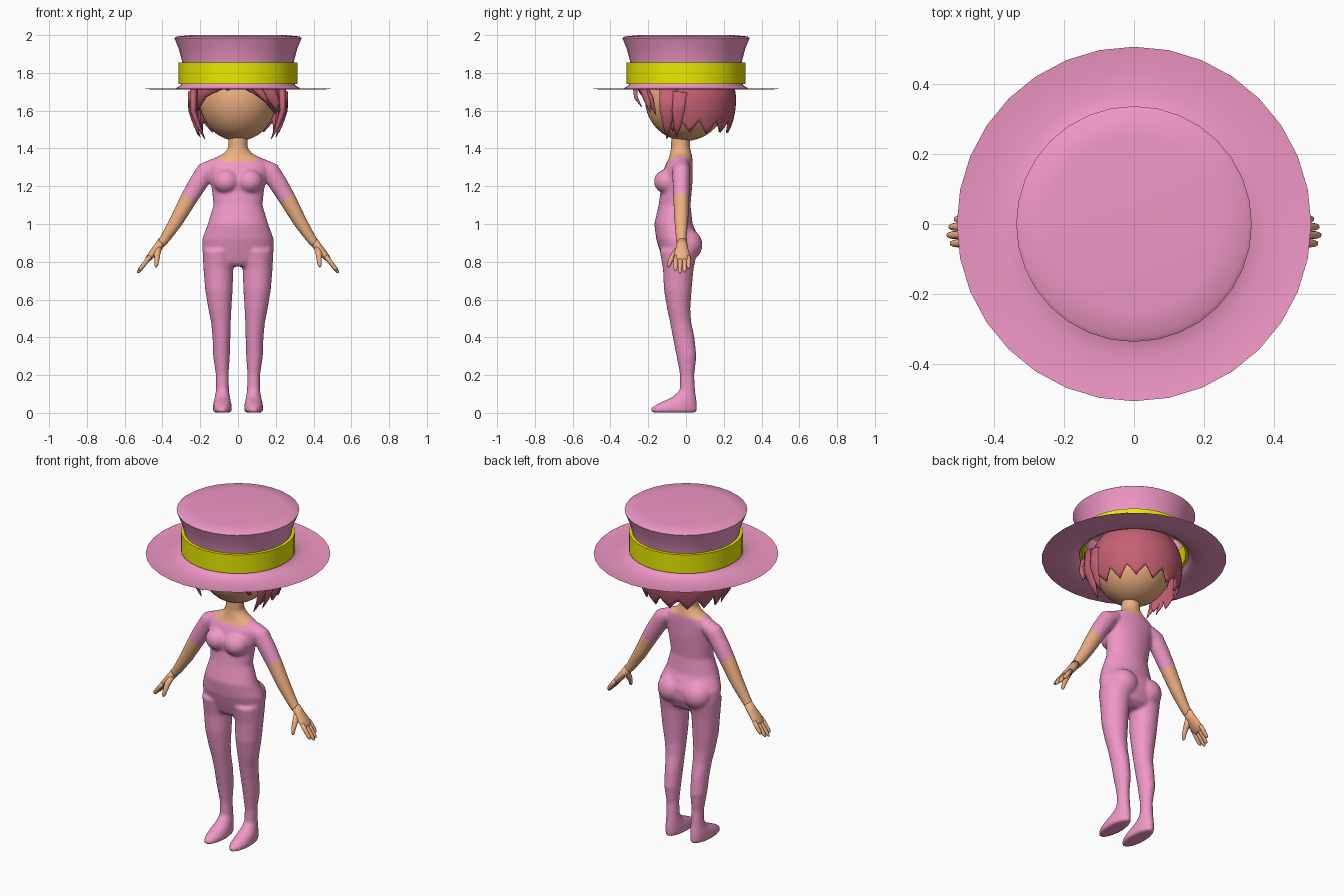
import bpy, bmesh, math, random
from mathutils import Vector

if "Cube" in bpy.data.objects:
    bpy.data.objects.remove(bpy.data.objects["Cube"])

random.seed(4)


def material(name, r, g, b):
    m = bpy.data.materials.new(name)
    m.diffuse_color = (r, g, b, 1)
    m.use_nodes = True
    m.node_tree.nodes["Principled BSDF"].inputs["Base Color"].default_value = m.diffuse_color
    return m


PINK = material("pink", 0.87, 0.31, 0.56)
SKIN = material("skin", 0.85, 0.43, 0.22)
HAIR = material("hair_red", 0.56, 0.12, 0.17)
YELLOW = material("yellow", 0.82, 0.82, 0.0)


def finish(bm, name, mats):
    bmesh.ops.recalc_face_normals(bm, faces=bm.faces)
    me = bpy.data.meshes.new(name)
    bm.to_mesh(me)
    bm.free()
    for m in mats:
        me.materials.append(m)
    me.shade_smooth()
    ob = bpy.data.objects.new(name, me)
    bpy.context.collection.objects.link(ob)
    return ob


def loft(bm, rings, flat=False, n=20):
    """Skin elliptical rings (centre, radius along y, radius across)."""
    pts = [Vector(r[0]) for r in rings]
    loops = []
    for i, (c, ru, rv) in enumerate(rings):
        t = Vector((0, 0, -1)) if flat else pts[min(i + 1, len(pts) - 1)] - pts[max(i - 1, 0)]
        t.normalize()
        v = t.cross(Vector((0, 1, 0))).normalized()
        u = v.cross(t)
        loops.append([bm.verts.new(pts[i] + u * ru * math.cos(a) + v * rv * math.sin(a))
                      for a in (2 * math.pi * k / n for k in range(n))])
    for a, b in zip(loops, loops[1:]):
        for k in range(n):
            bm.faces.new((a[k], a[(k + 1) % n], b[(k + 1) % n], b[k]))
    bm.faces.new(loops[0])
    bm.faces.new(loops[-1])


def section(z, x0, x1, y0, y1):
    return ((x0 + x1) / 2, (y0 + y1) / 2, z), (y1 - y0) / 2, (x1 - x0) / 2


def ball(bm, c, r, seg=32):
    vs = bmesh.ops.create_uvsphere(bm, u_segments=seg, v_segments=seg // 2, radius=1)["verts"]
    for v in vs:
        v.co = Vector((c[i] + v.co[i] * r[i] for i in range(3)))


def apply_all(ob):
    bpy.context.view_layer.objects.active = ob
    for m in list(ob.modifiers):
        bpy.ops.object.modifier_apply(modifier=m.name)


# body: torso, legs and arms fused into one smooth skin
bm = bmesh.new()
torso = [(1.48, .05, -.078, .022), (1.40, .052, -.08, .022), (1.37, .08, -.085, .03),
         (1.345, .135, -.092, .035), (1.31, .165, -.11, .035), (1.23, .148, -.14, .035),
         (1.17, .137, -.135, .03), (1.10, .13, -.145, .024), (1.0, .16, -.168, .035),
         (.92, .19, -.158, .07), (.86, .19, -.14, .07), (.80, .17, -.12, .045), (.775, .1, -.1, .01)]
loft(bm, [section(z, -w, w, a, b) for z, w, a, b in torso], True, 32)
leg = [(.86, .01, .188, -.14, .06), (.76, .025, .183, -.122, .04), (.65, .028, .174, -.117, .03),
       (.55, .035, .157, -.1, .023), (.48, .038, .143, -.085, .028), (.4, .04, .135, -.07, .045),
       (.3, .043, .132, -.05, .056), (.2, .05, .117, -.032, .044), (.12, .047, .117, -.033, .048),
       (.085, .043, .122, -.07, .054), (.055, .036, .13, -.135, .057), (.03, .033, .133, -.182, .059),
       (.002, .034, .132, -.19, .057)]
arm = [(.12, 1.31, .045, .04), (.17, 1.28, .048, .052), (.215, 1.21, .046, .05), (.26, 1.135, .043, .046),
       (.33, 1.01, .037, .037), (.385, .925, .029, .028), (.412, .89, .027, .024)]
for s in (-1, 1):
    loft(bm, [section(z, s * a, s * b, y0, y1) for z, a, b, y0, y1 in leg], True, 24)
    loft(bm, [((s * x, -.025, z), u, v) for x, z, u, v in arm])
    ball(bm, (s * .062, -.10, 1.225), (.07, .07, .065))
    ball(bm, (s * .085, .005, .89), (.085, .082, .085))
body = finish(bm, "body", [PINK, SKIN])
rm = body.modifiers.new("fuse", "REMESH")
rm.mode, rm.voxel_size = "VOXEL", 0.009
sm = body.modifiers.new("soften", "SMOOTH")
sm.factor, sm.iterations = 0.5, 6
apply_all(body)

# neckline and sleeve ends cut into the body, then coloured
cuts = [(Vector((s * .26, 0, 1.135)), Vector((s * .62, 0, -.78))) for s in (-1, 1)]
neck_co, neck_no = Vector((0, -.09, 1.332)), Vector((0, -.15, 1)).normalized()
bm = bmesh.new()
bm.from_mesh(body.data)
for co, no in cuts + [(neck_co, neck_no)]:
    bmesh.ops.bisect_plane(bm, geom=bm.verts[:] + bm.edges[:] + bm.faces[:], plane_co=co, plane_no=no)
for f in bm.faces:
    c = f.calc_center_median()
    co, no = cuts[c.x > 0]
    sleeve_out = abs(c.x) > .2 and (c - co).dot(no) > 0
    neck = abs(c.x) < .105 and (c - neck_co).dot(neck_no) > 0
    f.material_index = int(sleeve_out or neck)
    f.smooth = True
bm.to_mesh(body.data)
bm.free()

# hands: palm, four fingers and a thumb
fingers = [(-.056, .524, .752), (-.032, .534, .74), (-.008, .528, .745), (.014, .512, .765)]
for s, side in ((-1, "right"), (1, "left")):
    bm = bmesh.new()
    loft(bm, [((s * x, -.022, z), u, v) for x, z, u, v in
              [(.4, .91, .026, .024), (.425, .875, .032, .023), (.455, .84, .042, .02),
               (.476, .815, .042, .015), (.484, .804, .034, .009)]])
    for y, x, z in fingers:
        a, b = Vector((s * .465, y * .95, .83)), Vector((s * x, y, z))
        loft(bm, [(a.lerp(b, t), r, r) for t, r in
                  [(0, .012), (.4, .0125), (.8, .011), (.94, .008), (1, .002)]], n=10)
    loft(bm, [((s * x, y, z), r, r) for x, y, z, r in
              [(.418, -.035, .875, .016), (.428, -.062, .84, .017), (.43, -.083, .805, .013),
               (.433, -.092, .78, .01), (.434, -.094, .77, .003)]], n=10)
    finish(bm, side + "_hand", [SKIN])

# head
bm = bmesh.new()
ball(bm, (0, -.002, 1.66), (.205, .215, .22), 40)
finish(bm, "head", [SKIN])

# hair: bob shell with a jagged hem, open over the face
N, ROWS, LOCK = 84, 14, 6
lengths = [random.uniform(.055, .095) for _ in range(N // LOCK)]
bm = bmesh.new()
grid = []
for i in range(N):
    a = 2 * math.pi * i / N                       # 0 is the back of the head
    front = abs((a + math.pi) % (2 * math.pi) - math.pi) / math.pi
    open_face = min(1, max(0, (front - .66) / .06))
    jag = 1 - abs(i % LOCK - LOCK / 2) / (LOCK / 2)
    hem = 1.545 + .19 * open_face - lengths[i // LOCK] * jag * (1 - .7 * open_face)
    col = []
    for j in range(ROWS + 1):
        z = 1.89 + (hem - 1.89) * j / ROWS
        d = (z - 1.66) / .24
        k = math.sqrt(1 - d * d) if d > 0 else 1 - .28 * d * d
        col.append(bm.verts.new((.258 * k * math.sin(a), .02 + .245 * k * math.cos(a), z)))
    grid.append(col)
for i in range(N):
    p, q = grid[i], grid[(i + 1) % N]
    for j in range(ROWS):
        bm.faces.new((p[j], q[j], q[j + 1], p[j + 1]))
bm.faces.new([c[0] for c in grid])
hair = finish(bm, "hair", [HAIR])
so = hair.modifiers.new("thickness", "SOLIDIFY")
so.thickness, so.offset = .012, -1

# loose locks: swept fringe and strands beside the cheeks
bm = bmesh.new()
locks = [
    [((.02, -.215, 1.79), .02, .06), ((.12, -.235, 1.73), .022, .055), ((.175, -.19, 1.66), .02, .035), ((.2, -.16, 1.58), .003, .003)],
    [((.08, -.2, 1.80), .02, .05), ((.16, -.225, 1.71), .022, .04), ((.2, -.2, 1.64), .016, .024), ((.205, -.19, 1.59), .002, .002)],
    [((-.02, -.2, 1.8), .02, .06), ((-.12, -.225, 1.75), .02, .05), ((-.19, -.16, 1.69), .02, .03), ((-.215, -.13, 1.6), .003, .003)],
    [((.03, -.23, 1.8), .012, .03), ((.09, -.27, 1.73), .013, .025), ((.14, -.265, 1.67), .01, .014), ((.17, -.235, 1.62), .002, .002)],
]
for s in (-1, 1):
    locks += [
        [((s * .235, -.09, 1.72), .05, .02), ((s * .238, -.1, 1.6), .04, .018), ((s * .21, -.1, 1.52), .022, .012), ((s * .175, -.1, 1.45), .002, .002)],
        [((s * .25, -.03, 1.7), .04, .016), ((s * .248, -.04, 1.6), .035, .015), ((s * .225, -.045, 1.52), .02, .01), ((s * .2, -.05, 1.46), .002, .002)]]
for l in locks:
    loft(bm, l, n=12)
finish(bm, "hair_locks", [HAIR])


# hat: turned brim and flared crown, with a band
def lathe(name, profile, mat, closed=False, n=32):
    bm = bmesh.new()
    rings = [[bm.verts.new((r * math.cos(a), r * math.sin(a), z))
              for a in (2 * math.pi * k / n for k in range(n))] for r, z in profile]
    for p, q in zip(rings, rings[1:] + (rings[:1] if closed else [])):
        for k in range(n):
            bm.faces.new((p[k], p[(k + 1) % n], q[(k + 1) % n], q[k]))
    if not closed:
        bm.faces.new(rings[-1])
    ob = finish(bm, name, [mat])
    bpy.ops.object.select_all(action="DESELECT")
    ob.select_set(True)
    bpy.context.view_layer.objects.active = ob
    bpy.ops.object.shade_smooth_by_angle(angle=math.radians(50))


lathe("hat", [(.507, 1.718), (.45, 1.711), (.38, 1.711), (.33, 1.718), (.303, 1.735), (.292, 1.77),
              (.29, 1.82), (.298, 1.87), (.315, 1.93), (.337, 1.985), (.325, 1.993), (.25, 2.0)], PINK)
lathe("hat_band", [(.285, 1.742), (.314, 1.742), (.314, 1.855), (.285, 1.855)], YELLOW, True)
